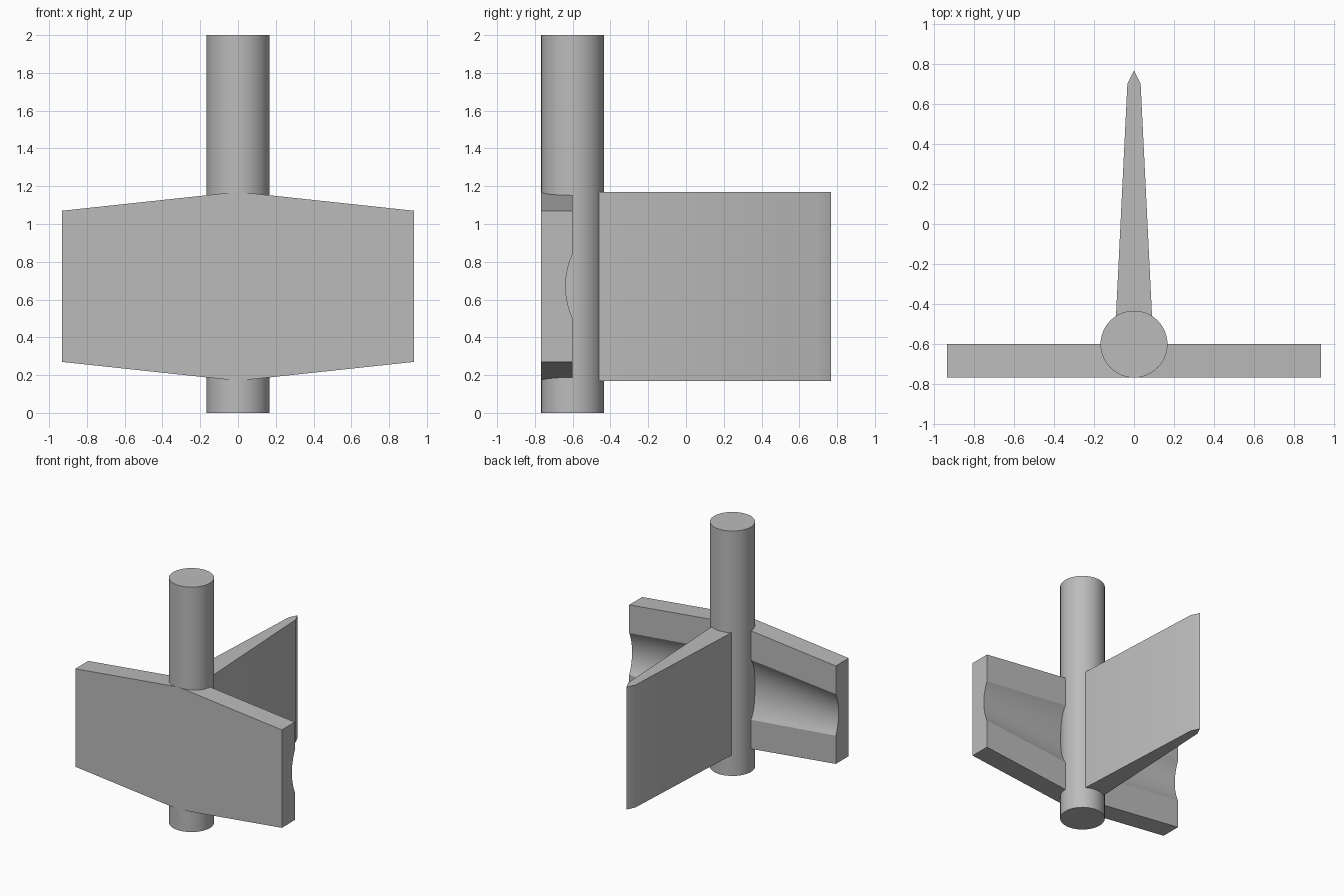
import bpy
import bmesh
import math

cube = bpy.data.objects.get("Cube")
if cube:
    bpy.data.objects.remove(cube)

grey = bpy.data.materials.new("plain grey")
grey.use_nodes = True
COLOUR = (0.5, 0.5, 0.5, 1)
grey.diffuse_color = COLOUR
grey.node_tree.nodes["Principled BSDF"].inputs["Base Color"].default_value = COLOUR

SHAFT_Y, RADIUS = -0.6, 0.167
MID_Z, HALF_H = 0.67, 0.5


def loft(name, sections):
    """Skin matching closed sections and cap both ends."""
    bm = bmesh.new()
    rings = [[bm.verts.new(p) for p in s] for s in sections]
    for a, b in zip(rings, rings[1:]):
        for i in range(len(a)):
            j = (i + 1) % len(a)
            bm.faces.new((a[i], a[j], b[j], b[i]))
    bm.faces.new(rings[0])
    bm.faces.new(rings[-1])
    bmesh.ops.recalc_face_normals(bm, faces=bm.faces[:])
    mesh = bpy.data.meshes.new(name)
    bm.to_mesh(mesh)
    bm.free()
    obj = bpy.data.objects.new(name, mesh)
    bpy.context.collection.objects.link(obj)
    finish(obj)


def finish(obj):
    obj.data.materials.append(grey)
    bpy.ops.object.select_all(action="DESELECT")
    obj.select_set(True)
    bpy.context.view_layer.objects.active = obj
    bpy.ops.object.shade_smooth_by_angle(angle=math.radians(25))


def plate_section(x, half_h, half_w, depth):
    """Plate slice with a circular scoop in its back side."""
    front = SHAFT_Y - RADIUS
    pts = [(x, front, MID_Z - half_h), (x, front, MID_Z + half_h),
           (x, SHAFT_Y, MID_Z + half_h)]
    r = (half_w ** 2 + depth ** 2) / (2 * depth)
    spread = math.asin(half_w / r)
    steps = 16
    for i in range(steps + 1):
        a = spread * (1 - 2 * i / steps)
        pts.append((x, SHAFT_Y - depth + r * (1 - math.cos(a)),
                    MID_Z + r * math.sin(a)))
    pts.append((x, SHAFT_Y, MID_Z - half_h))
    return pts


# Round shaft
bpy.ops.mesh.primitive_cylinder_add(vertices=64, radius=RADIUS, depth=2,
                                    location=(0, SHAFT_Y, 1))
shaft = bpy.context.object
shaft.name = "shaft"
finish(shaft)

# Cross plate, tapering in height, with scoops that shrink outwards
for name, side in (("left_plate", 1), ("right_plate", -1)):
    loft(name, [plate_section(0, HALF_H, 0.261, 0.09),
                plate_section(side * 0.933, 0.4, 0.17, 0.037)])

# Wedge-shaped rear fin
outline = [(0.092, -0.5), (0.033, 0.7), (0, 0.767), (-0.033, 0.7), (-0.092, -0.5)]
loft("rear_fin", [[(x, y, MID_Z + s * HALF_H) for x, y in outline] for s in (-1, 1)])
